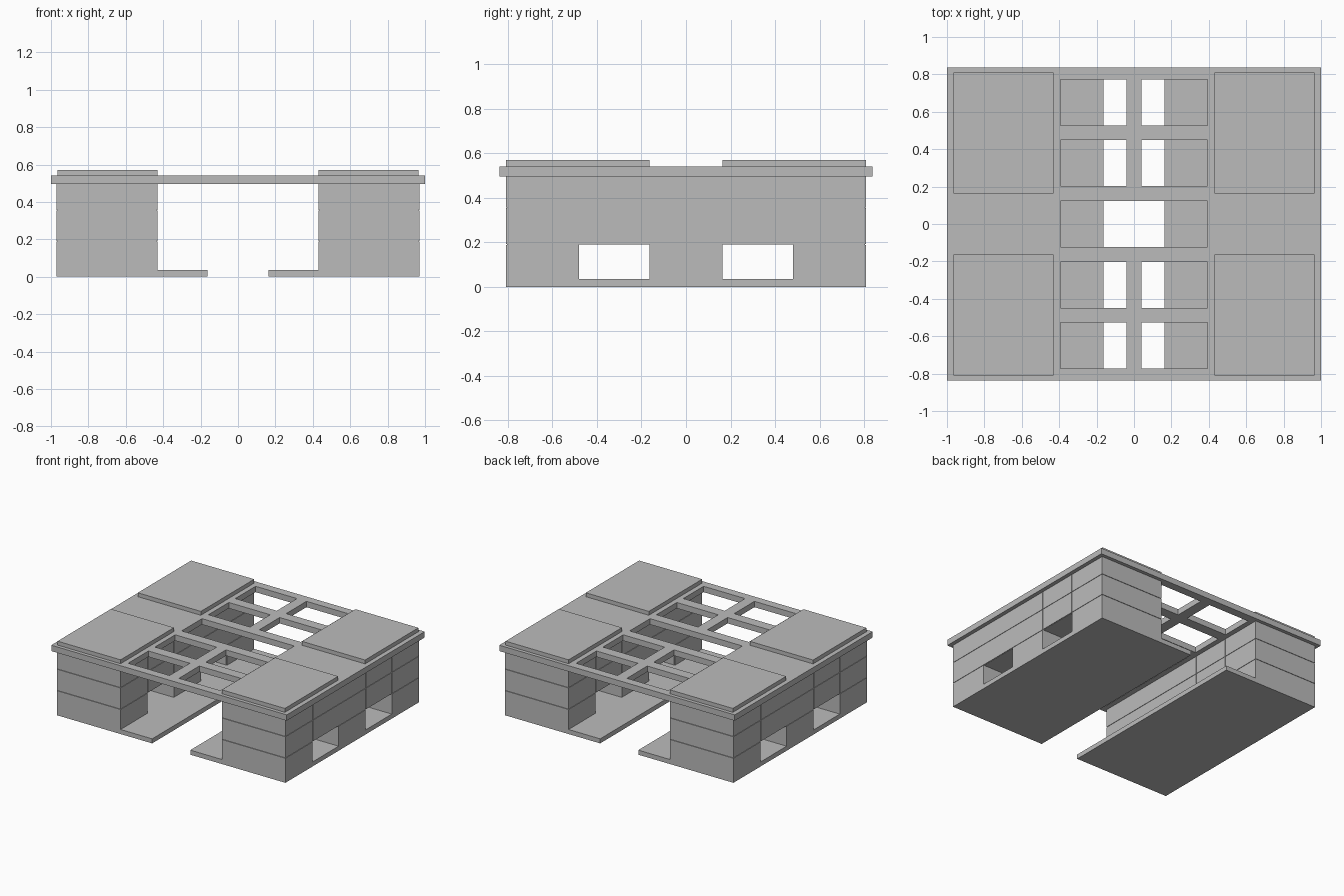
import bpy
import bmesh

cube = bpy.data.objects.get("Cube")
if cube:
    bpy.data.objects.remove(cube)

grey = bpy.data.materials.new("concrete grey")
grey.use_nodes = True
colour = (0.5, 0.5, 0.5, 1)
grey.diffuse_color = colour
grey.node_tree.nodes["Principled BSDF"].inputs["Base Color"].default_value = colour


def finish(name, bm):
    mesh = bpy.data.meshes.new(name)
    bmesh.ops.recalc_face_normals(bm, faces=bm.faces)
    bm.to_mesh(mesh)
    bm.free()
    mesh.materials.append(grey)
    obj = bpy.data.objects.new(name, mesh)
    bpy.context.collection.objects.link(obj)
    return obj


def add_box(bm, x, y, z):
    """Add a box spanning the three (low, high) ranges."""
    made = bmesh.ops.create_cube(bm, size=1)["verts"]
    for v in made:
        for axis, (low, high) in enumerate((x, y, z)):
            v.co[axis] = low if v.co[axis] < 0 else high


def spans(values):
    return list(zip(values, values[1:]))


def grid_slab(name, xs, ys, bottom, top, is_open):
    """Slab on a grid of cells, leaving out the open ones."""
    bm = bmesh.new()
    for x0, x1 in spans(xs):
        for y0, y1 in spans(ys):
            if not is_open((x0 + x1) / 2, (y0 + y1) / 2):
                corners = ((x0, y0), (x1, y0), (x1, y1), (x0, y1))
                bm.faces.new([bm.verts.new((x, y, bottom)) for x, y in corners])
    bmesh.ops.remove_doubles(bm, verts=bm.verts, dist=0.001)
    extruded = bmesh.ops.extrude_face_region(bm, geom=bm.faces[:])["geom"]
    moved = [v for v in extruded if isinstance(v, bmesh.types.BMVert)]
    bmesh.ops.translate(bm, verts=moved, vec=(0, 0, top - bottom))
    bmesh.ops.dissolve_limit(bm, angle_limit=0.01, verts=bm.verts, edges=bm.edges)
    return finish(name, bm)


# Shared dimensions
INNER, OUTER, END = 0.43, 0.97, 0.81
FLOOR, ROOF, ROOF_TOP = 0.035, 0.495, 0.54
BAYS = [-END, -0.48, -0.165, 0.165, 0.48, END]
COURSES = [FLOOR, 0.19, 0.355, ROOF]
SKIN, GAP = 0.006, 0.0015


def is_window(bay, course):
    return bay in (1, 3) and course == 0


def mirrored_x(side, low, high):
    return tuple(sorted((side * low, side * high)))


for side, label in ((1, "left"), (-1, "right")):
    # Floor plate with the walkway ledge
    bm = bmesh.new()
    add_box(bm, mirrored_x(side, 0.162, OUTER), (-END, END), (0, FLOOR))
    finish(label + "_floor", bm)

    # Wall core, open at the two passages
    bm = bmesh.new()
    core_x = mirrored_x(side, INNER + SKIN, OUTER - SKIN)
    add_box(bm, core_x, (-END + SKIN, END - SKIN), (COURSES[1], ROOF))
    for low, high in ((BAYS[0] + SKIN, BAYS[1]), (BAYS[2], BAYS[3]),
                      (BAYS[4], BAYS[5] - SKIN)):
        add_box(bm, core_x, (low, high), (FLOOR, COURSES[1]))
    finish(label + "_wall_core", bm)

    # Cladding panels separated by fine joints
    bm = bmesh.new()
    for course, (z0, z1) in enumerate(spans(COURSES)):
        z = (z0 + (GAP if course else 0), z1 - (GAP if course < 2 else 0))
        for bay, (y0, y1) in enumerate(spans(BAYS)):
            if is_window(bay, course):
                continue
            y = (y0 + (GAP if bay else 0), y1 - (GAP if bay < 4 else 0))
            add_box(bm, mirrored_x(side, OUTER - SKIN, OUTER), y, z)
            add_box(bm, mirrored_x(side, INNER, INNER + SKIN), y, z)
        for y in ((-END, SKIN - END), (END - SKIN, END)):
            add_box(bm, core_x, y, z)
    finish(label + "_wall_panels", bm)

    # Raised roof pads
    for y, place in (((-END, -0.163), "front"), ((0.163, END), "back")):
        bm = bmesh.new()
        add_box(bm, mirrored_x(side, INNER, 0.965), y, (ROOF_TOP, 0.57))
        finish(f"{label}_{place}_roof_pad", bm)


# Roof slab with rows of skylight openings
roof_x = [-1, -0.392, -0.04, 0.04, 0.392, 1]
rows = [c * 0.325 for c in range(-2, 3)]
roof_y = [-0.837] + [c + s * 0.123 for c in rows for s in (-1, 1)] + [0.837]


def skylight(x, y):
    in_row = any(abs(y - c) < 0.1 for c in rows)
    centre_beam = abs(x) < 0.04 and abs(y) > 0.13
    return in_row and abs(x) < 0.39 and not centre_beam


grid_slab("roof_slab", roof_x, roof_y, ROOF, ROOF_TOP, skylight)
